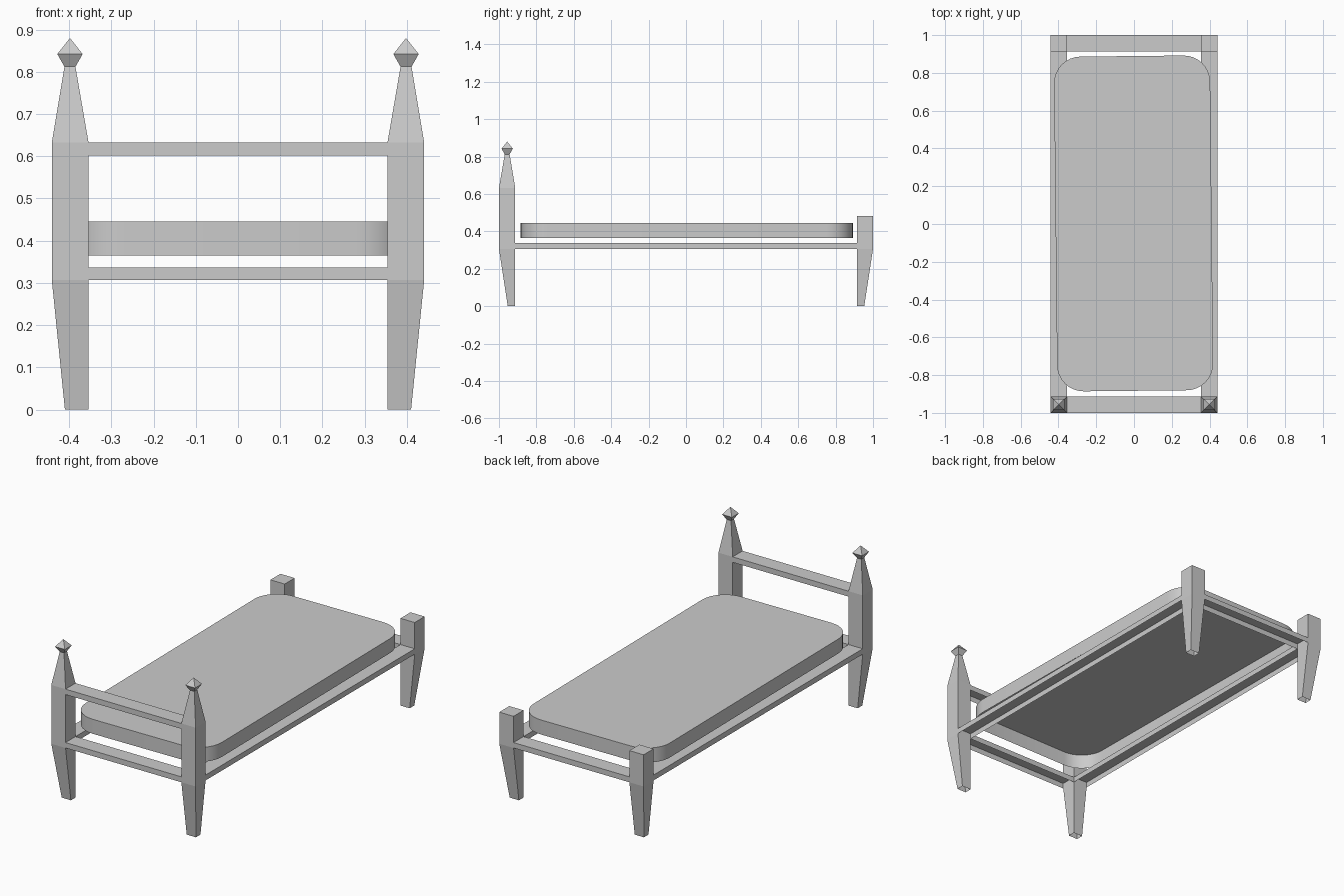
import bpy, bmesh, math

cube = bpy.data.objects.get("Cube")
if cube:
    bpy.data.objects.remove(cube, do_unlink=True)

grey = bpy.data.materials.new("plain grey")
grey.use_nodes = True
colour = (0.6, 0.6, 0.6, 1)
grey.diffuse_color = colour
grey.node_tree.nodes["Principled BSDF"].inputs["Base Color"].default_value = colour


def finish(name, bm):
    bmesh.ops.recalc_face_normals(bm, faces=bm.faces)
    mesh = bpy.data.meshes.new(name)
    bm.to_mesh(mesh)
    bm.free()
    mesh.materials.append(grey)
    obj = bpy.data.objects.new(name, mesh)
    bpy.context.collection.objects.link(obj)
    return obj


def loft(name, sections, sx=1, sy=1, cap_top=True):
    """Stack rectangles (x0, x1, y0, y1, z); the underside stays open."""
    bm = bmesh.new()
    rings = []
    for x0, x1, y0, y1, z in sections:
        corners = ((x0, y0), (x1, y0), (x1, y1), (x0, y1))
        rings.append([bm.verts.new((x * sx, y * sy, z)) for x, y in corners])
    for low, high in zip(rings, rings[1:]):
        for i in range(4):
            j = (i + 1) % 4
            bm.faces.new((low[i], low[j], high[j], high[i]))
    if cap_top:
        bm.faces.new(rings[-1])
    bmesh.ops.remove_doubles(bm, verts=bm.verts, dist=0.0001)
    return finish(name, bm)


def square(x, y, half, z):
    return (x - half, x + half, y - half, y + half, z)


IN_X, OUT_X = 0.354, 0.441
IN_Y, OUT_Y = 0.913, 1.0
RAIL_LOW, RAIL_HIGH = 0.307, 0.337
HEAD_LOW, HEAD_HIGH = 0.602, 0.632
MID_X, MID_Y = 0.398, 0.956

foot = (IN_X, 0.41, IN_Y, 0.953, 0)
knee = (IN_X, OUT_X, IN_Y, OUT_Y, RAIL_LOW)

for side, sx in (("left", 1), ("right", -1)):
    # Tall tapered posts with diamond finials at the head
    loft(f"head_post_{side}",
         [foot, knee, (*knee[:4], HEAD_HIGH), square(MID_X, MID_Y, 0.013, 0.812)], sx, -1)
    finial = [square(MID_X, MID_Y, half, z)
              for half, z in ((0.013, 0.812), (0.03, 0.842))]
    bm_obj = loft(f"finial_{side}", finial, sx, -1, cap_top=False)
    bm = bmesh.new()
    bm.from_mesh(bm_obj.data)
    rim = [e for e in bm.edges if all(v.co.z > 0.83 for v in e.verts)]
    tip = bm.verts.new((MID_X * sx, -MID_Y, 0.88))
    for e in rim:
        bm.faces.new((e.verts[0], e.verts[1], tip))
    bmesh.ops.recalc_face_normals(bm, faces=bm.faces)
    bm.to_mesh(bm_obj.data)
    bm.free()

    # Short posts at the foot end
    loft(f"foot_post_{side}", [foot, knee, (*knee[:4], 0.482)], sx, 1)

    # Long side rails
    loft(f"side_rail_{side}",
         [(IN_X, OUT_X, -IN_Y, IN_Y, z) for z in (RAIL_LOW, RAIL_HIGH)], sx)

# Cross rails
for name, sy, low, high in (("head_lower_rail", -1, RAIL_LOW, RAIL_HIGH),
                            ("foot_lower_rail", 1, RAIL_LOW, RAIL_HIGH),
                            ("head_upper_rail", -1, HEAD_LOW, HEAD_HIGH)):
    loft(name, [(-IN_X, IN_X, IN_Y, OUT_Y, z) for z in (low, high)], 1, sy)

# Mattress: rounded rectangle shell, lying very slightly askew
half_x, half_y, radius, steps = 0.413, 0.886, 0.14, 8
outline = []
for quarter, (cx, cy) in enumerate(((1, 1), (-1, 1), (-1, -1), (1, -1))):
    for i in range(steps + 1):
        a = math.pi / 2 * (quarter + i / steps)
        outline.append((cx * (half_x - radius) + radius * math.cos(a),
                        cy * (half_y - radius) + radius * math.sin(a)))
bm = bmesh.new()
bottom, top = [[bm.verts.new((x, y, z)) for x, y in outline] for z in (0.365, 0.445)]
for i in range(len(outline)):
    j = (i + 1) % len(outline)
    bm.faces.new((bottom[i], bottom[j], top[j], top[i]))
bm.faces.new(top)
mattress = finish("mattress", bm)
mattress.location = (-0.002, 0.003, 0)
mattress.rotation_euler.z = math.radians(0.6)
bpy.context.view_layer.objects.active = mattress
mattress.select_set(True)
bpy.ops.object.shade_smooth_by_angle(angle=math.radians(35))
